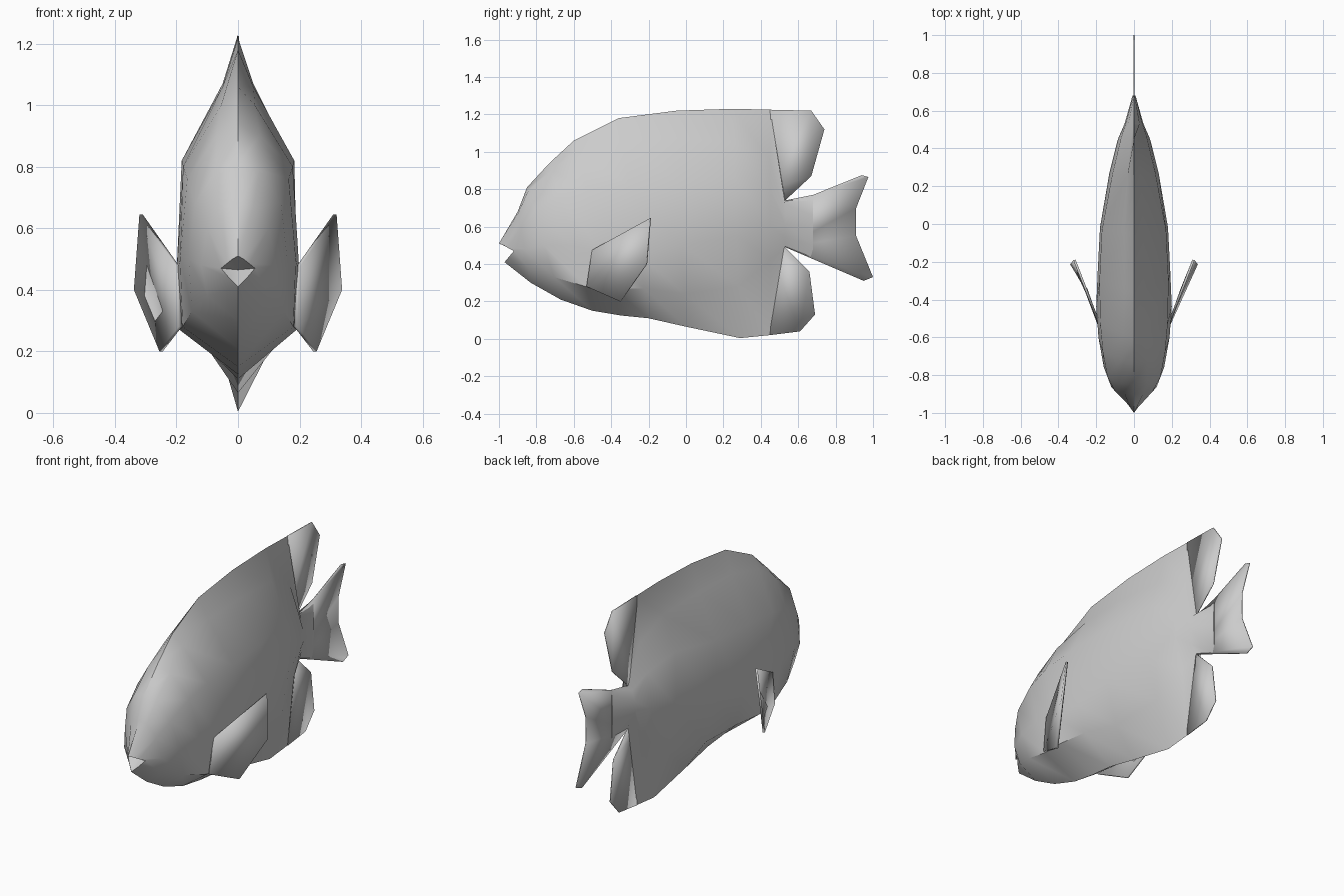
import bpy, bmesh
from mathutils import Vector

if "Cube" in bpy.data.objects:
    bpy.data.objects.remove(bpy.data.objects["Cube"])

grey = bpy.data.materials.new("plain_grey")
grey.diffuse_color = (0.6, 0.6, 0.6, 1)
grey.use_nodes = True
grey.node_tree.nodes["Principled BSDF"].inputs["Base Color"].default_value = grey.diffuse_color


def finish(bm, name, angle):
    bmesh.ops.recalc_face_normals(bm, faces=bm.faces)
    me = bpy.data.meshes.new(name)
    bm.to_mesh(me)
    bm.free()
    me.materials.append(grey)
    ob = bpy.data.objects.new(name, me)
    bpy.context.collection.objects.link(ob)
    bpy.ops.object.select_all(action='DESELECT')
    ob.select_set(True)
    bpy.context.view_layer.objects.active = ob
    bpy.ops.object.shade_smooth_by_angle(angle=angle)
    return ob


# Body stations: top (y, z), bottom (y, z), then side points (x, z) downwards
stations = [
    ((-.90, .68), (-.83, .30), (.05, .67), (.10, .60), (.12, .48), (.10, .38)),
    ((-.85, .81), (-.67, .21), (.07, .79), (.14, .68), (.16, .50), (.15, .33)),
    ((-.73, .94), (-.50, .15), (.07, .90), (.165, .76), (.188, .50), (.18, .28)),
    ((-.60, 1.06), (-.35, .125), (.055, 1.0), (.178, .80), (.20, .45), (.19, .27)),
    ((-.36, 1.18), (-.20, .11), (.05, 1.06), (.183, .82), (.192, .45), (.165, .27)),
    ((-.05, 1.22), (0, .065), (.05, 1.07), (.17, .83), (.18, .50), (.12, .24)),
    ((.25, 1.23), (.29, .004), (.035, 1.05), (.115, .86), (.13, .55), (.08, .28)),
    ((.45, 1.225), (.45, .02), (.015, .95), (.07, .80), (.085, .60), (.04, .42)),
    ((.53, .74), (.53, .49), (.03, .72), (.045, .66), (.05, .61), (.035, .54)),
    ((.68, .77), (.68, .43), (.004, .74), (.008, .66), (.008, .60), (.004, .50)),
]


def half_ring(top, bottom, *sides):
    pts = [Vector((0, *top))]
    for x, z in sides:
        t = (top[1] - z) / (top[1] - bottom[1])
        pts.append(Vector((x, top[0] + t * (bottom[0] - top[0]), z)))
    return pts + [Vector((0, *bottom))]


# Lips form the first ring, folded back at the corners of the mouth
lips = [Vector(p) for p in ((0, -1, .51), (.018, -.975, .50), (.037, -.95, .485),
                            (.055, -.92, .47), (.03, -.945, .44), (0, -.97, .41))]
bm = bmesh.new()
rings = []
for half in [lips] + [half_ring(*s) for s in stations]:
    mirrored = [Vector((-p.x, p.y, p.z)) for p in half[-2:0:-1]]
    rings.append([bm.verts.new(p) for p in half + mirrored])
n = len(rings[0])
for r0, r1 in zip(rings, rings[1:]):
    for i in range(n):
        j = (i + 1) % n
        bm.faces.new((r0[i], r0[j], r1[j], r1[i]))
throat = bm.verts.new((0, -.90, .465))
for i in range(n):
    bm.faces.new((rings[0][i], rings[0][(i + 1) % n], throat))
bm.faces.new(rings[-1])
finish(bm, "body", 0.75)


def plate(name, points, thickness, offset=0):
    bm = bmesh.new()
    bm.faces.new([bm.verts.new(p) for p in points])
    ob = finish(bm, name, 0.5)
    mod = ob.modifiers.new("thickness", 'SOLIDIFY')
    mod.thickness = thickness
    mod.offset = offset
    return ob


# Rear parts of the vertical fins, and the tail
flat_fins = {
    "dorsal_fin": [(.45, 1.225), (.67, 1.22), (.74, 1.12), (.67, .87), (.53, .74), (.46, .80)],
    "anal_fin": [(.45, .02), (.61, .04), (.69, .13), (.66, .36), (.53, .49), (.46, .45)],
    "tail_fin": [(.53, .74), (.58, .745), (.68, .77), (.94, .875), (.975, .865), (.91, .70),
                 (.91, .55), (1.0, .33), (.95, .31), (.53, .49)],
}
for name, outline in flat_fins.items():
    plate(name, [(0, y, z) for y, z in outline], 0.006)

# Paired side fins, splayed backwards
side_fin = [(.195, -.50, .475), (.315, -.19, .645), (.333, -.21, .40),
            (.25, -.35, .20), (.188, -.53, .28)]
for side, label in ((1, "right"), (-1, "left")):
    plate(label + "_side_fin", [(side * x, y, z) for x, y, z in side_fin], 0.012)
